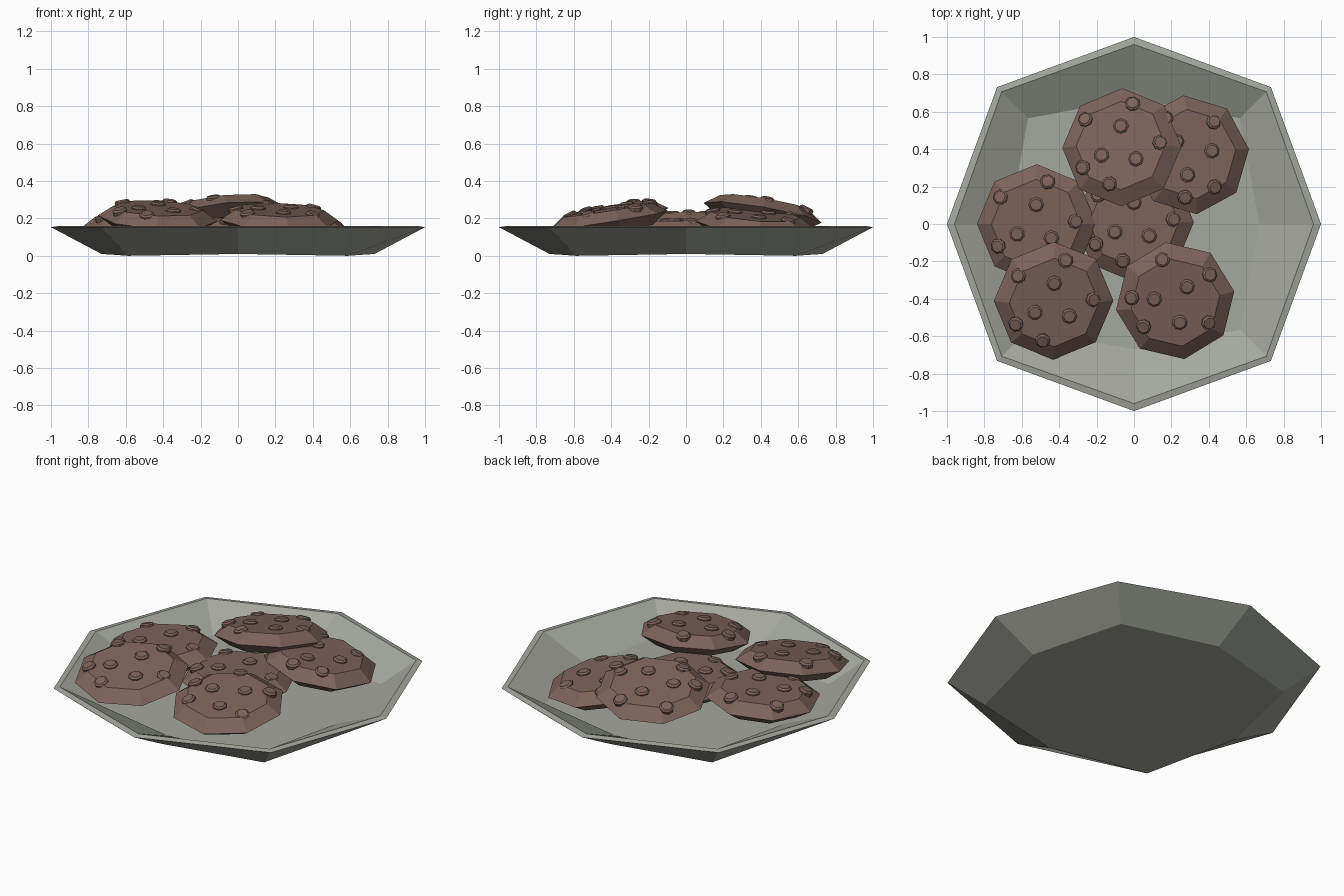
import bpy, bmesh, math
from mathutils import Vector, Matrix

if "Cube" in bpy.data.objects:
    bpy.data.objects.remove(bpy.data.objects["Cube"])


def material(name, rgb):
    m = bpy.data.materials.new(name)
    m.diffuse_color = (*rgb, 1)
    m.use_nodes = True
    m.node_tree.nodes["Principled BSDF"].inputs["Base Color"].default_value = m.diffuse_color
    return m


STONE = material("grey_stoneware", (0.376, 0.392, 0.342))
DOUGH = material("chocolate_dough", (0.205, 0.125, 0.100))


def finish(bm, name, mat):
    bmesh.ops.recalc_face_normals(bm, faces=bm.faces)
    mesh = bpy.data.meshes.new(name)
    bm.to_mesh(mesh)
    bm.free()
    mesh.materials.append(mat)
    ob = bpy.data.objects.new(name, mesh)
    bpy.context.collection.objects.link(ob)
    return ob


def loft(bm, rings, matrix=Matrix()):
    """Stack octagonal rings (axis radius, diagonal radius, z axis, z diagonal), cap both ends."""
    loops = []
    for ra, rd, za, zd in rings:
        loop = []
        for i in range(8):
            a = i * math.pi / 4
            r, z = (rd, zd) if i % 2 else (ra, za)
            loop.append(bm.verts.new(matrix @ Vector((r * math.cos(a), r * math.sin(a), z))))
        loops.append(loop)
    for lo, hi in zip(loops, loops[1:]):
        for i in range(8):
            j = (i + 1) % 8
            bm.faces.new((lo[i], lo[j], hi[j], hi[i]))
    bm.faces.new(loops[0][::-1])
    bm.faces.new(loops[-1])


# Plate: underside, outer wall, rim, inner wall, floor
bm = bmesh.new()
loft(bm, [(0.73, 0.83, 0.01, 0.0), (1.0, 1.035, 0.153, 0.153),
          (0.96, 1.0, 0.16, 0.16), (0.67, 0.80, 0.035, 0.03)])
finish(bm, "plate", STONE)

# Chip layout shared by all cookies: (radius, angle in degrees)
CHIPS = [(0.105, 90), (0.115, 207), (0.11, -42), (0.21, 4),
         (0.235, 75), (0.24, 143), (0.235, 210), (0.215, 254)]


def cookie(name, centre, slope, turn):
    tilt = Vector((0, 0, 1)).rotation_difference(Vector((-slope[0], -slope[1], 1)))
    mat = (Matrix.Translation(centre) @ tilt.to_matrix().to_4x4()
           @ Matrix.Rotation(math.radians(turn), 4, 'Z'))
    # Faceted disc
    bm = bmesh.new()
    loft(bm, [(0.23, 0.23, -0.06, -0.06), (0.32, 0.32, 0, 0), (0.24, 0.24, 0.056, 0.056)], mat)
    # Chips pressed into the top, the outer ones leaning outward
    for r, deg in CHIPS:
        lean = 0.3 if r > 0.2 else 0.0
        z = 0.05 if r > 0.2 else 0.056
        place = (mat @ Matrix.Rotation(math.radians(deg), 4, 'Z')
                 @ Matrix.Translation((r, 0, z)) @ Matrix.Rotation(lean, 4, 'Y'))
        loft(bm, [(0.04, 0.04, -0.015, -0.015), (0.041, 0.041, 0.006, 0.006),
                  (0.031, 0.031, 0.015, 0.015)], place)
    finish(bm, name, DOUGH)


# Pile of cookies: centre, slope along x and y, turn
cookie("cookie_centre", (0.0, 0.01, 0.13), (0.0, 0.0), 0)
cookie("cookie_left", (-0.52, 0.0, 0.165), (0.05, 0.02), 0)
cookie("cookie_front_left", (-0.43, -0.41, 0.20), (-0.05, 0.18), 0)
cookie("cookie_front_right", (0.22, -0.41, 0.19), (-0.03, 0.16), -36)
cookie("cookie_back_right", (0.30, 0.37, 0.165), (-0.15, -0.08), 51)
cookie("cookie_top", (-0.065, 0.41, 0.23), (0.10, -0.17), 0)
